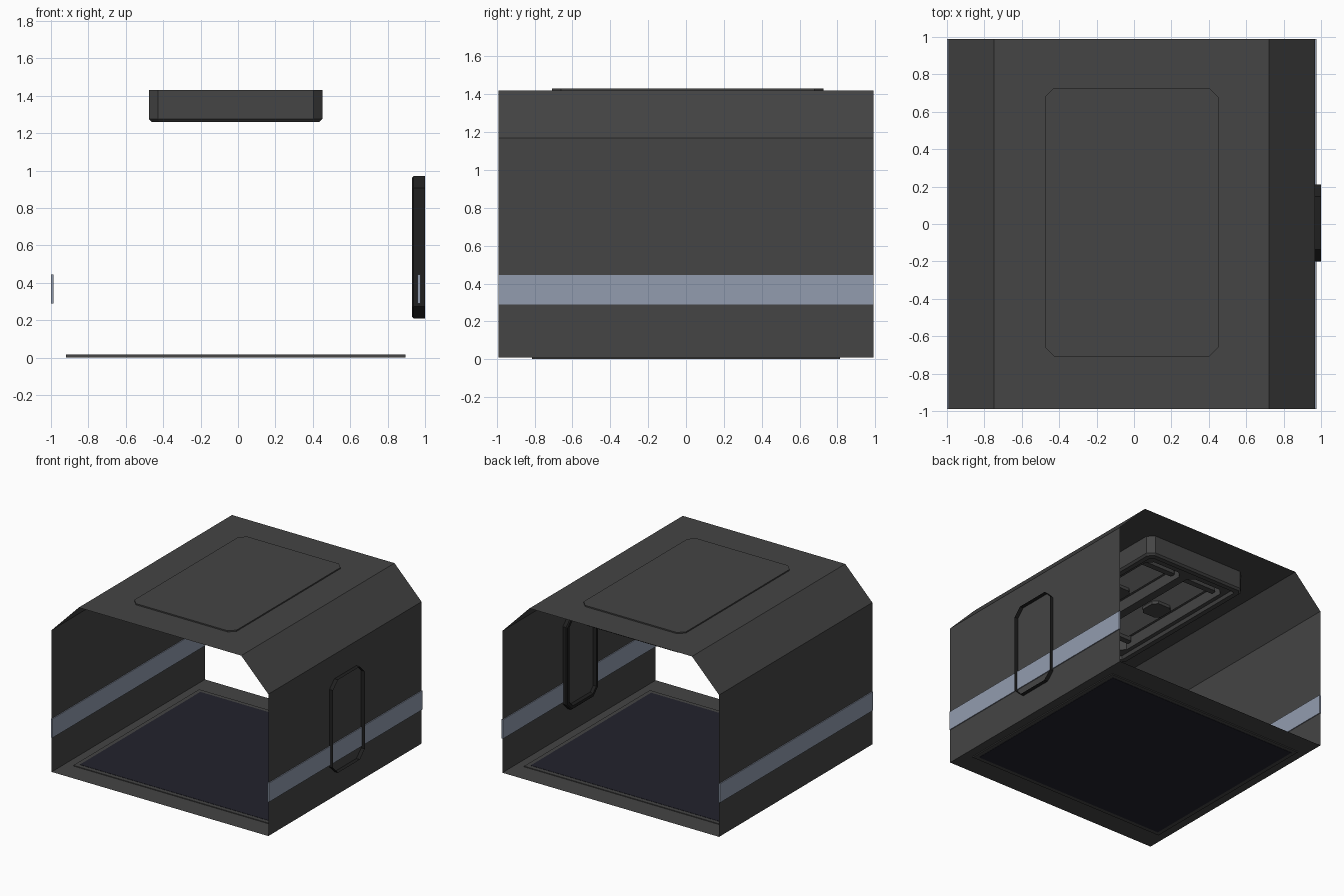
import bpy, bmesh

if "Cube" in bpy.data.objects:
    bpy.data.objects.remove(bpy.data.objects["Cube"])

CX = -0.0125          # centre line of the corridor shell
HW, HL = 0.98, 0.99   # half width and half length of the shell


def material(name, r, g, b):
    m = bpy.data.materials.new(name)
    m.diffuse_color = (r, g, b, 1)
    m.use_nodes = True
    m.node_tree.nodes["Principled BSDF"].inputs["Base Color"].default_value = m.diffuse_color
    return m


GREY = material("shell grey", 0.058, 0.058, 0.058)
BLUE = material("stripe blue grey", 0.29, 0.335, 0.43)
NAVY = material("floor navy", 0.016, 0.016, 0.026)
BLACK = material("frame black", 0.014, 0.014, 0.014)
LIGHT = material("lamp light grey", 0.27, 0.27, 0.27)


def make(name, verts, faces, mats, fix=True):
    me = bpy.data.meshes.new(name)
    me.from_pydata(verts, [], faces)
    for m in mats:
        me.materials.append(m)
    if fix:
        bm = bmesh.new()
        bm.from_mesh(me)
        bmesh.ops.recalc_face_normals(bm, faces=bm.faces)
        bm.to_mesh(me)
        bm.free()
    ob = bpy.data.objects.new(name, me)
    bpy.context.collection.objects.link(ob)
    return ob


def box(name, x0, x1, y0, y1, z0, z1, mat):
    v = [(x, y, z) for x in (x0, x1) for y in (y0, y1) for z in (z0, z1)]
    f = [(0, 1, 3, 2), (4, 6, 7, 5), (0, 4, 5, 1), (2, 3, 7, 6), (0, 2, 6, 4), (1, 5, 7, 3)]
    return make(name, v, f, [mat])


def octagon(u, v, hu, hv, c, inset):
    """Rectangle with cut corners, offset inward by inset."""
    hu, hv, c = hu - inset, hv - inset, max(c - inset * 0.586, 0.004)
    pts = [(hu, -hv + c), (hu, hv - c), (hu - c, hv), (-hu + c, hv),
           (-hu, hv - c), (-hu, -hv + c), (-hu + c, -hv), (hu - c, -hv)]
    return [(u + a, v + b) for a, b in pts]


def loft(name, shape, levels, mats, axis='Z', cap_start=True):
    """Stack octagon rings at (height, inset); the last ring is capped."""
    verts, faces = [], []
    for h, inset in levels:
        for a, b in octagon(*shape, inset):
            verts.append((a, b, h) if axis == 'Z' else (h, a, b))
    for k in range(len(levels) - 1):
        for i in range(8):
            j = (i + 1) % 8
            faces.append((k * 8 + i, k * 8 + j, k * 8 + 8 + j, k * 8 + 8 + i))
    if cap_start:
        faces.append(tuple(range(8)))
    faces.append(tuple(range(len(verts) - 8, len(verts))))
    ob = make(name, verts, faces, mats)
    if len(mats) > 1:
        ob.data.polygons[len(faces) - 1].material_index = 1
    return ob


# Corridor shell: an open-ended sheet with chamfered upper corners
profile = [(-HW, 0.01), (HW, 0.01), (HW, 1.17), (0.735, 1.42), (-0.735, 1.42), (-HW, 1.17)]
verts = [(CX + x, y, z) for y in (-HL, HL) for x, z in profile]
faces = [(i, (i + 1) % 6, (i + 1) % 6 + 6, i + 6) for i in range(6)]
make("corridor_shell", verts, faces, [GREY])

# Wall stripes, visible inside and outside
for side, label in ((-1, "left"), (1, "right")):
    xs = sorted((CX + side * 0.973, CX + side * 0.9875))
    box("wall_stripe_" + label, xs[0], xs[1], -HL, HL, 0.29, 0.445, BLUE)

# Floor panel with a narrow border, showing above and below
box("floor_border", CX - 0.908, CX + 0.908, -0.813, 0.813, 0.002, 0.016, GREY)
box("floor_panel", CX - 0.873, CX + 0.873, -0.778, 0.778, 0.0, 0.018, NAVY)

# Door: rim open on the outside, framed recessed panel on the inside
loft("door_frame", (0.005, 0.59, 0.205, 0.38, 0.063),
     [(1.0, 0), (0.938, 0), (0.93, 0.008), (0.93, 0.03), (0.95, 0.042)],
     [BLACK, GREY], 'X', cap_start=False)

# Ceiling lamp housing: lid on top, recessed underside
Y0 = 0.01
housing = loft("lamp_housing", (CX, Y0, 0.463, 0.718, 0.048),
               [(1.43, 0), (1.275, 0), (1.26, 0.015), (1.26, 0.055), (1.285, 0.065)], [GREY])

# Two long slots cut into the housing, each with a lamp panel
for side, label in ((-1, "left"), (1, "right")):
    sx = CX + side * 0.2
    cutter = loft("slot_cutter_" + label, (sx, Y0, 0.165, 0.59, 0.045),
                  [(1.2, 0), (1.375, 0)], [GREY])
    cutter.hide_render = True
    cutter.hide_viewport = True
    cut = housing.modifiers.new("slot_" + label, 'BOOLEAN')
    cut.operation = 'DIFFERENCE'
    cut.solver = 'EXACT'
    cut.object = cutter
    loft("lamp_panel_" + label, (sx, Y0, 0.125, 0.55, 0.04),
         [(1.376, 0), (1.355, 0), (1.345, 0.01)], [LIGHT])
    # Brackets holding the panel: one in the middle, one near each end
    loft("lamp_bracket_" + label, (sx, Y0, 0.09, 0.09, 0.035),
         [(1.36, 0), (1.32, 0)], [GREY])
    for end in (-1, 1):
        loft("lamp_clip_" + label, (sx, Y0 + end * 0.49, 0.15, 0.025, 0.01),
             [(1.376, 0), (1.315, 0)], [GREY])
